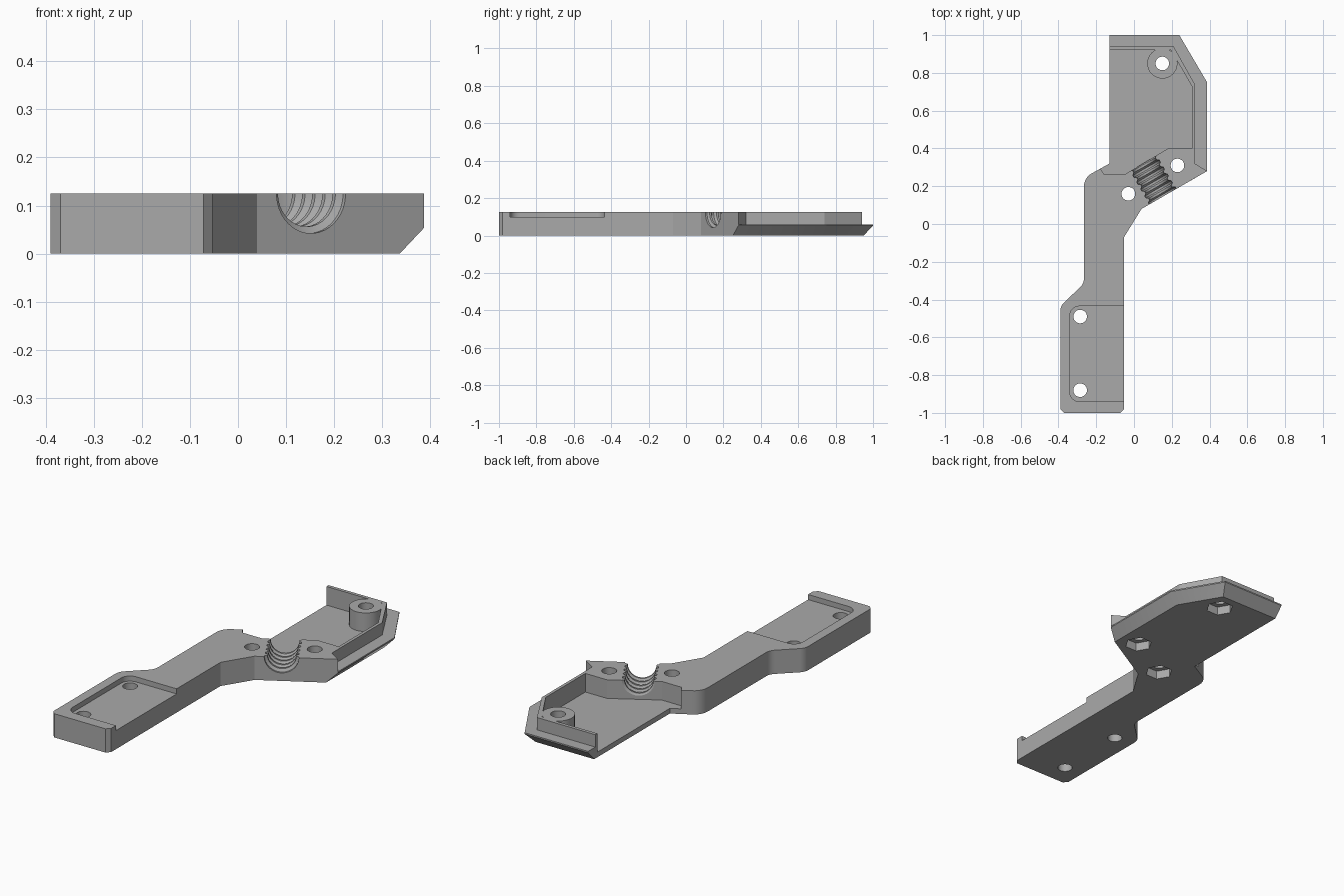
import bpy, bmesh, math
from mathutils import Vector, Matrix

cube = bpy.data.objects.get("Cube")
if cube:
    bpy.data.objects.remove(cube, do_unlink=True)

TOP = 0.125
OVER = 0.2

grey = bpy.data.materials.new("plain_grey")
grey.use_nodes = True
GREY = (0.4, 0.4, 0.4, 1)
grey.diffuse_color = GREY
grey.node_tree.nodes["Principled BSDF"].inputs["Base Color"].default_value = GREY


def fillet(points, steps=6):
    """Round each corner that carries a third value, its radius."""
    out = []
    for i, p in enumerate(points):
        c = Vector(p[:2])
        if len(p) == 2:
            out.append(c)
            continue
        a = (Vector(points[i - 1][:2]) - c).normalized()
        b = (Vector(points[(i + 1) % len(points)][:2]) - c).normalized()
        half = a.angle(b) / 2
        centre = c + (a + b).normalized() * p[2] / math.sin(half)
        start = c + a * p[2] / math.tan(half) - centre
        end = c + b * p[2] / math.tan(half) - centre
        turn = start.angle_signed(end)
        for k in range(steps + 1):
            out.append(centre + Matrix.Rotation(-turn * k / steps, 2) @ start)
    return out


def loft(name, rings, close=False):
    """Skin a stack of equal rings of 3D points into a solid."""
    bm = bmesh.new()
    loops = [[bm.verts.new(p) for p in r] for r in rings]
    for lo, hi in zip(loops, loops[1:]):
        for i in range(len(lo)):
            j = (i + 1) % len(lo)
            bm.faces.new((lo[i], lo[j], hi[j], hi[i]))
    bm.faces.new(loops[0][::-1])
    bm.faces.new(loops[-1])
    bmesh.ops.recalc_face_normals(bm, faces=bm.faces)
    mesh = bpy.data.meshes.new(name)
    bm.to_mesh(mesh)
    bm.free()
    mesh.materials.append(grey)
    ob = bpy.data.objects.new(name, mesh)
    bpy.context.collection.objects.link(ob)
    return ob


def prism(name, points, z0, z1):
    pts = fillet(points)
    return loft(name, [[(p.x, p.y, z) for p in pts] for z in (z0, z1)])


def cylinder(name, x, y, r, z0, z1, sides=32):
    ring = [(x + r * math.cos(math.tau * i / sides), y + r * math.sin(math.tau * i / sides))
            for i in range(sides)]
    return prism(name, ring, z0, z1)


def combine(body, tool, operation="DIFFERENCE"):
    mod = body.modifiers.new(tool.name, "BOOLEAN")
    mod.operation, mod.object, mod.solver = operation, tool, "EXACT"
    tool.hide_render = True
    bpy.context.view_layer.objects.active = body
    bpy.ops.object.modifier_apply(modifier=mod.name)
    bpy.data.objects.remove(tool, do_unlink=True)


# Main body: outline with an undercut bevel along the far and left edges
head = [(-0.13, 1.0), (0.24, 1.0), (0.387, 0.75), (0.387, 0.28)]
head_base = [(-0.13, 0.95), (0.211, 0.95), (0.337, 0.737), (0.337, 0.251)]
arm = fillet([(0.04, 0.08), (-0.053, -0.07), (-0.053, -0.98), (-0.072, -1.0),
              (-0.37, -1.0), (-0.39, -0.98), (-0.39, -0.435, 0.06),
              (-0.265, -0.315, 0.06), (-0.265, 0.245, 0.08), (-0.13, 0.32)])
tail = [tuple(p) for p in arm]
body = loft("bracket_body", [[(x, y, z) for x, y in start + tail]
            for start, z in ((head_base, 0), (head, 0.053), (head, TOP))])

# Step outside the rim wall
combine(body, prism("rim_step", [(-0.3, 0.94), (0.21, 0.94), (0.322, 0.74), (0.322, 0.32),
        (0.387, 0.28), (0.452, 0.24), (0.6, 0.24), (0.6, 1.2), (-0.3, 1.2)], 0.06, OVER))

# Head recess, open on one side
combine(body, prism("head_recess", [(-0.3, 0.922), (0.195, 0.922), (0.306, 0.73),
        (0.306, 0.4), (0.18, 0.4), (-0.045, 0.265), (-0.16, 0.265), (-0.185, 0.305),
        (-0.3, 0.4)], 0.027, OVER))

# Foot recess, open on the other side
combine(body, prism("foot_recess", [(0.1, -0.435), (-0.34, -0.435, 0.05),
        (-0.34, -0.94, 0.05), (0.1, -0.94)], 0.098, OVER))

# Screw boss
combine(body, cylinder("screw_boss", 0.15, 0.85, 0.08, 0.01, TOP), "UNION")

# Ridged half-round channel, turned about a slanted level axis
axis = Vector((-0.5, 0.866, 0)).normalized()
side = Vector((axis.y, -axis.x, 0))
mouth = Vector((0.152, 0.145, TOP))
profile = [(-0.06, 0.083), (0.01, 0.083)]
for i in range(5):
    t = 0.018 + i * 0.042
    profile += [(t, 0.069), (t + 0.012, 0.069), (t + 0.02, 0.081), (t + 0.032, 0.081)]
profile.append((0.26, 0.081))
N = 40
combine(body, loft("ridged_channel", [
    [mouth + axis * t + r * (side * math.cos(math.tau * (i + 0.5) / N)
     + Vector((0, 0, 1)) * math.sin(math.tau * (i + 0.5) / N)) for i in range(N)]
    for t, r in profile]))

# Screw holes, three of them with hexagonal nut seats underneath
nut_holes = [(0.15, 0.85), (0.23, 0.31), (-0.03, 0.16)]
for x, y in nut_holes:
    combine(body, cylinder("nut_seat", x, y, 0.068, -0.1, 0.045, 6))
for x, y in nut_holes + [(-0.285, -0.49), (-0.285, -0.88)]:
    combine(body, cylinder("screw_hole", x, y, 0.036, -0.1, OVER))

# Smooth the round parts, keep edges crisp
bpy.ops.object.select_all(action="DESELECT")
body.select_set(True)
bpy.context.view_layer.objects.active = body
bpy.ops.object.shade_smooth_by_angle(angle=math.radians(25))
